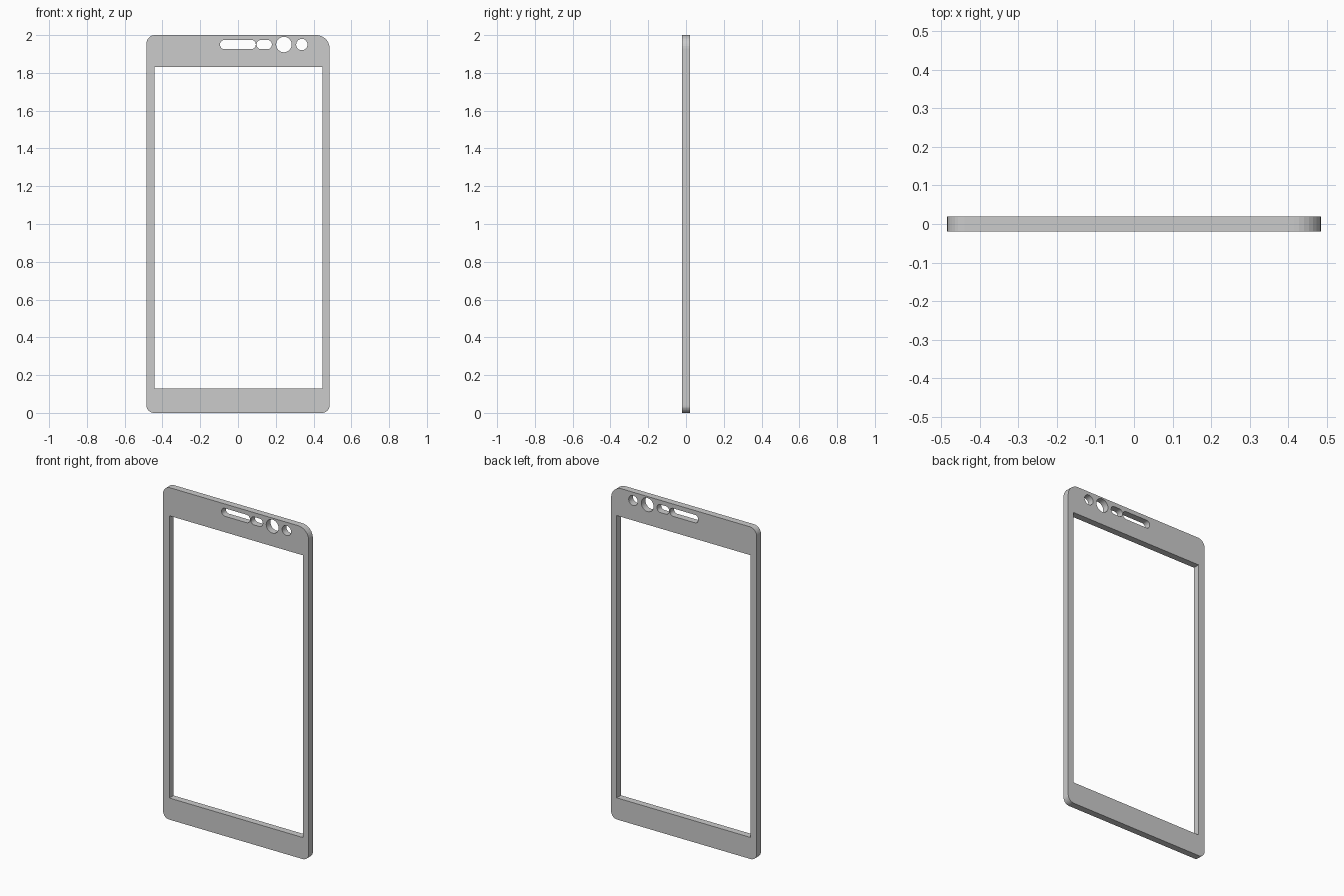
import bpy, bmesh
from math import sin, cos, pi, radians

if "Cube" in bpy.data.objects:
    bpy.data.objects.remove(bpy.data.objects["Cube"])


def rounded_rect(x0, x1, z0, z1, radii, steps=8):
    """Outline; radii in order: top right, top left, bottom left, bottom right."""
    corners = [(x1, z1, -1, -1), (x0, z1, 1, -1), (x0, z0, 1, 1), (x1, z0, -1, 1)]
    pts = []
    for i, ((x, z, sx, sz), r) in enumerate(zip(corners, radii)):
        if r == 0:
            pts.append((x, z))
            continue
        for k in range(steps + 1):
            a = (i + k / steps) * pi / 2
            pts.append((x + sx * r + r * cos(a), z + sz * r + r * sin(a)))
    return pts


def circle(cx, cz, r, n=32):
    return [(cx + r * cos(2 * pi * k / n), cz + r * sin(2 * pi * k / n)) for k in range(n)]


def slot(x0, x1, cz, h, r):
    return rounded_rect(x0, x1, cz - h / 2, cz + h / 2, [r] * 4)


outlines = [
    rounded_rect(-0.485, 0.485, 0, 2, (0.07, 0.045, 0.04, 0.04)),   # outer body
    rounded_rect(-0.443, 0.448, 0.13, 1.83, (0, 0, 0, 0)),          # screen opening
    slot(-0.095, 0.094, 1.95, 0.048, 0.022),                        # earpiece slot
    slot(0.099, 0.179, 1.95, 0.048, 0.022),                         # sensor slot
    circle(0.243, 1.95, 0.041),                                     # large lens hole
    circle(0.338, 1.95, 0.03),                                      # small lens hole
]

# Filled 2D curve, extruded to the plate thickness
curve = bpy.data.curves.new("front_bezel", 'CURVE')
curve.dimensions = '2D'
curve.fill_mode = 'BOTH'
curve.extrude = 0.02
for pts in outlines:
    s = curve.splines.new('POLY')
    s.points.add(len(pts) - 1)
    for p, (x, z) in zip(s.points, pts):
        p.co = (x, z, 0, 1)
    s.use_cyclic_u = True
bezel = bpy.data.objects.new("front_bezel", curve)
bpy.context.collection.objects.link(bezel)
bezel.rotation_euler.x = radians(90)
bpy.context.view_layer.objects.active = bezel
bezel.select_set(True)
bpy.ops.object.convert(target='MESH')
bezel = bpy.context.object
bpy.ops.object.transform_apply(location=False, rotation=True, scale=False)

# Weld faces to side walls and tidy the flat faces
bm = bmesh.new()
bm.from_mesh(bezel.data)
bmesh.ops.remove_doubles(bm, verts=bm.verts, dist=0.0002)
bmesh.ops.recalc_face_normals(bm, faces=bm.faces)
bm.to_mesh(bezel.data)
bm.free()
bpy.ops.object.shade_flat()
